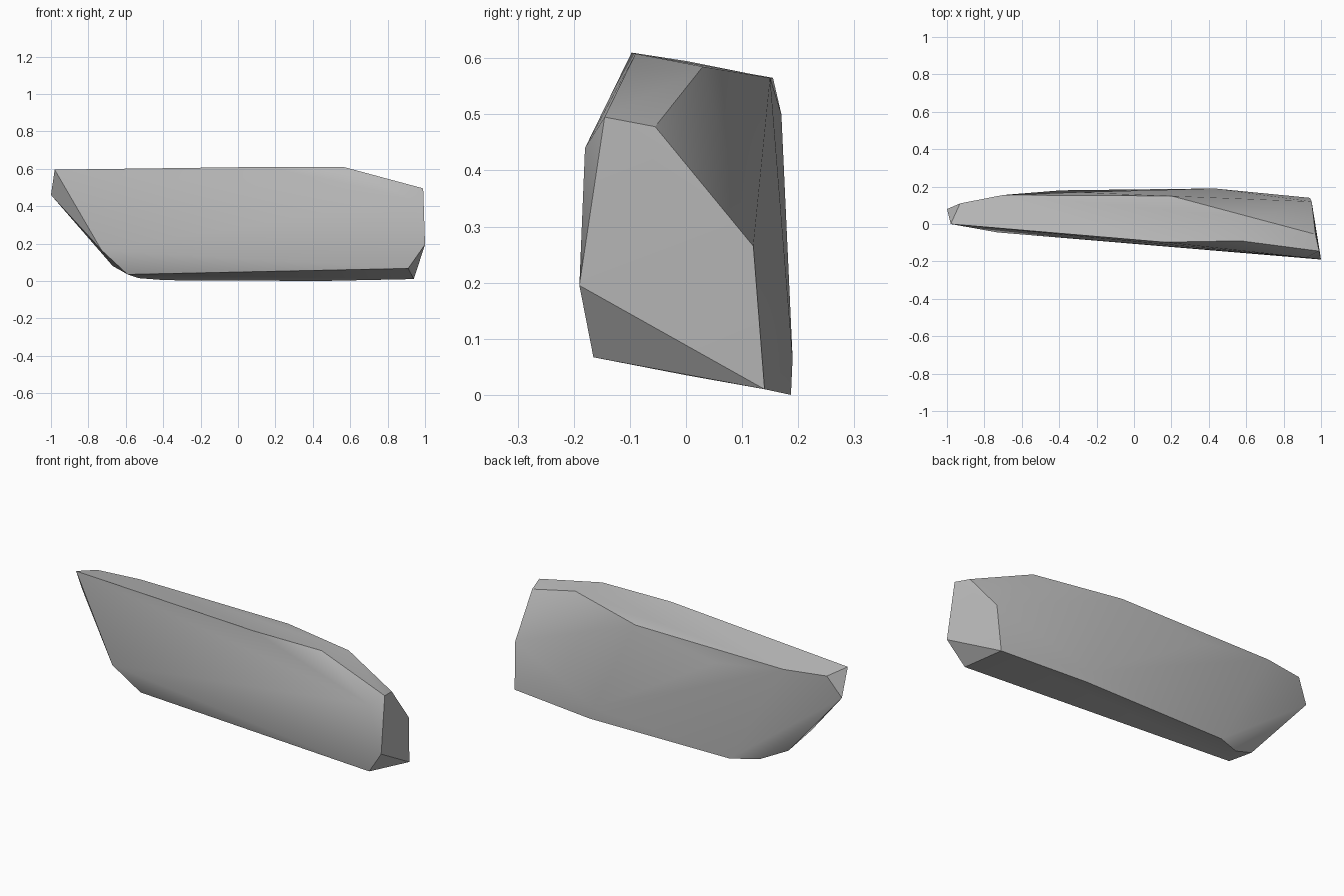
import bpy
import bmesh
import math

default = bpy.data.objects.get("Cube")
if default:
    bpy.data.objects.remove(default, do_unlink=True)

# Plain grey stone
stone = bpy.data.materials.new("grey stone")
stone.use_nodes = True
grey = (0.5, 0.5, 0.5, 1)
stone.diffuse_color = grey
stone.node_tree.nodes["Principled BSDF"].inputs["Base Color"].default_value = grey

# Corners of the shard, grouped by region
top_rim = [(-0.98, 0, 0.595), (-0.93, 0.11, 0.573), (-0.7, 0.155, 0.565),
           (0.2, 0.15, 0.565), (0.65, 0.03, 0.585), (0.57, -0.09, 0.608),
           (0.16, -0.097, 0.61)]
blunt_end = [(0.99, -0.145, 0.495), (0.97, -0.055, 0.478), (0.95, 0.12, 0.265),
             (0.94, 0.14, 0.01), (1.0, -0.19, 0.195)]
underside = [(0.91, -0.165, 0.067), (-0.59, 0, 0.035), (-0.53, 0.12, 0.015),
             (-0.39, 0.18, 0.004), (0.45, 0.187, 0)]
pointed_end = [(-1, 0.08, 0.46), (-0.73, -0.045, 0.165), (-0.67, 0.07, 0.08)]
side_bulges = [(0.92, -0.18, 0.44), (0.43, 0.19, 0.065), (-0.3, 0.17, 0.5)]

# Wrap the corners in a faceted skin
bm = bmesh.new()
for corner in top_rim + blunt_end + underside + pointed_end + side_bulges:
    bm.verts.new(corner)
bmesh.ops.convex_hull(bm, input=bm.verts)
loose = [v for v in bm.verts if not v.link_faces]
bmesh.ops.delete(bm, geom=loose, context='VERTS')
bmesh.ops.dissolve_limit(bm, angle_limit=math.radians(2),
                         verts=bm.verts, edges=bm.edges)
bmesh.ops.recalc_face_normals(bm, faces=bm.faces)

mesh = bpy.data.meshes.new("rock_shard")
bm.to_mesh(mesh)
bm.free()
mesh.materials.append(stone)
rock = bpy.data.objects.new("rock_shard", mesh)
bpy.context.collection.objects.link(rock)

# Soft sides with crisp ridges
bpy.ops.object.select_all(action='DESELECT')
rock.select_set(True)
bpy.context.view_layer.objects.active = rock
bpy.ops.object.shade_smooth_by_angle(angle=math.radians(30))
